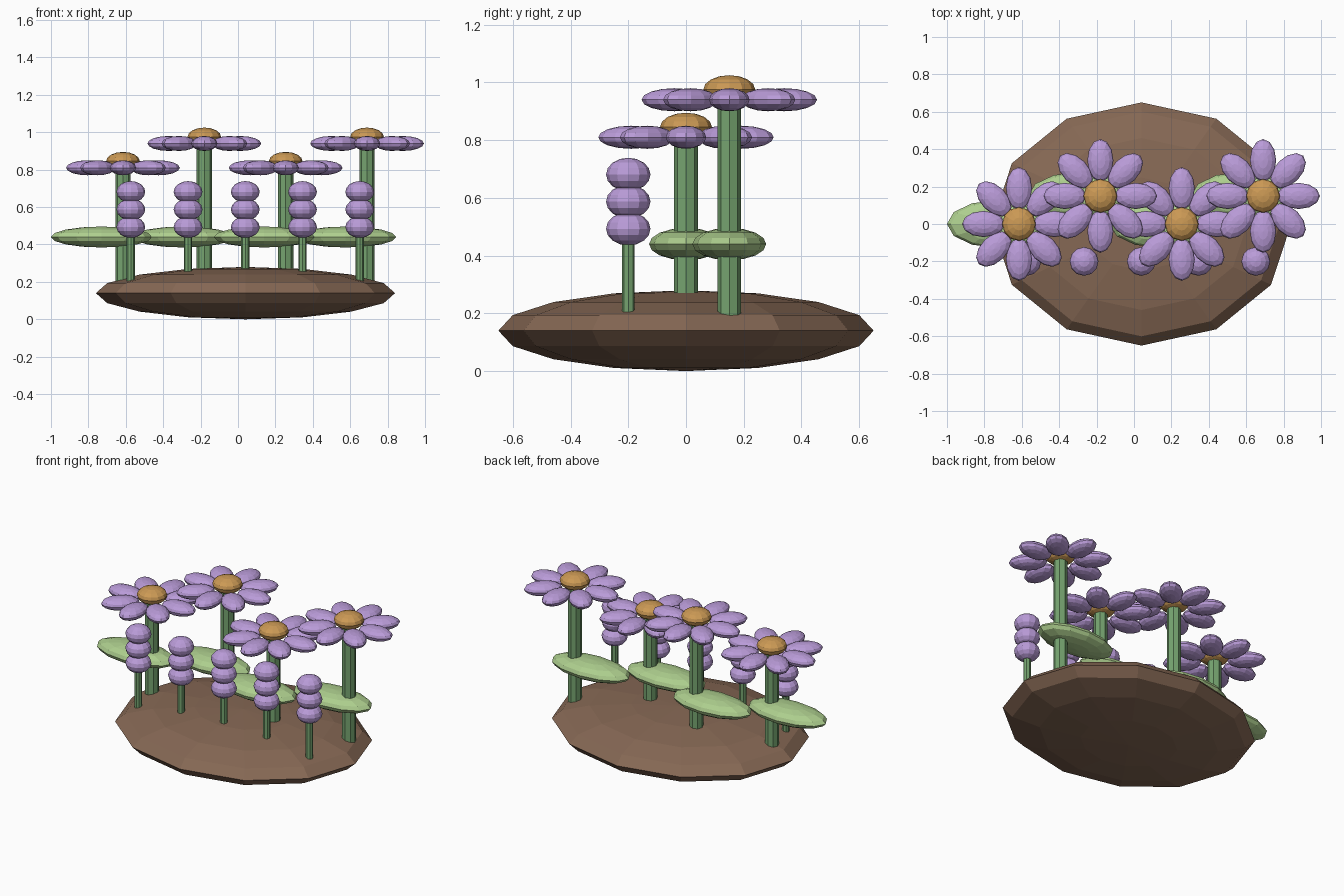
import bpy
from math import cos, sin, radians

if "Cube" in bpy.data.objects:
    bpy.data.objects.remove(bpy.data.objects["Cube"])


def material(name, rgb):
    m = bpy.data.materials.new(name)
    m.diffuse_color = (*rgb, 1)
    m.use_nodes = True
    m.node_tree.nodes["Principled BSDF"].inputs["Base Color"].default_value = m.diffuse_color
    return m


SOIL = material("soil", (0.24, 0.14, 0.09))
STEM = material("stem_green", (0.18, 0.37, 0.16))
LEAF = material("leaf_green", (0.42, 0.62, 0.27))
PETAL = material("petal_purple", (0.49, 0.33, 0.69))
CORE = material("core_orange", (0.60, 0.32, 0.09))


def blob(name, loc, size, mat, yaw=0.0):
    """Low-poly ellipsoid with half-axes given by size."""
    bpy.ops.mesh.primitive_uv_sphere_add(segments=12, ring_count=8, radius=1,
                                         location=loc, rotation=(0, 0, yaw))
    ob = bpy.context.object
    ob.name = name
    ob.scale = size
    ob.data.materials.append(mat)
    return ob


def stalk(name, x, y, z0, z1, r):
    """Straight eight-sided stem from z0 to z1."""
    bpy.ops.mesh.primitive_cylinder_add(vertices=8, radius=r, depth=z1 - z0,
                                        location=(x, y, (z0 + z1) / 2))
    ob = bpy.context.object
    ob.name = name
    ob.data.materials.append(STEM)


# Soil mound
blob("soil_mound", (0.04, 0, 0.14), (0.8, 0.65, 0.14), SOIL)

# Daisies: alternating low front and tall back flowers
for i in range(4):
    x = -0.615 + 0.435 * i
    y, z = ((0, 0.81), (0.15, 0.94))[i % 2]
    stalk(f"flower_stem_{i}", x, y, 0.14, z, 0.041)
    blob(f"leaf_{i}", (x - 0.115, y, 0.44), (0.27, 0.128, 0.056), LEAF)
    blob(f"flower_core_{i}", (x, y, z + 0.035), (0.09, 0.09, 0.05), CORE)
    for k in range(8):
        a = radians(45 * k)
        blob(f"petal_{i}_{k}", (x + 0.19 * cos(a), y + 0.19 * sin(a), z),
             (0.114, 0.07, 0.04), PETAL, a)

# Front row of beaded flower spikes
for i in range(5):
    x, y = -0.573 + 0.306 * i, -0.2
    stalk(f"spike_stem_{i}", x, y, 0.14, 0.5, 0.022)
    for k in range(3):
        blob(f"spike_bud_{i}_{k}", (x, y, 0.493 + 0.094 * k),
             (0.077, 0.077, 0.058), PETAL)
